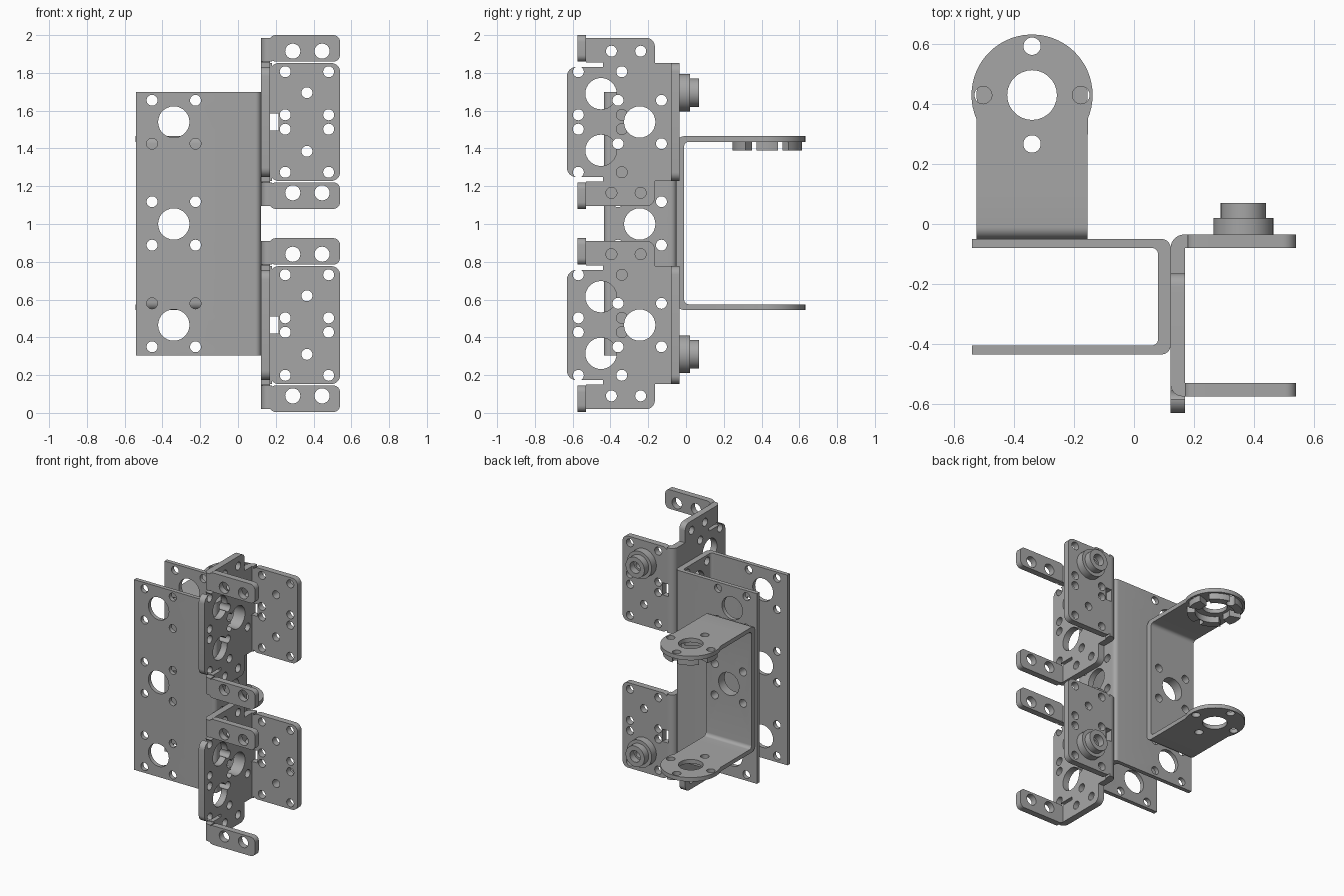
import bpy, bmesh
from math import sin, cos, pi, radians
from mathutils import Vector

if "Cube" in bpy.data.objects:
    bpy.data.objects.remove(bpy.data.objects["Cube"], do_unlink=True)

metal = bpy.data.materials.new("grey metal")
metal.use_nodes = True
GREY = (0.38, 0.38, 0.38, 1)
metal.diffuse_color = GREY
metal.node_tree.nodes["Principled BSDF"].inputs["Base Color"].default_value = GREY

parts = []
BIG, SMALL = 0.083, 0.029


def place(axis, u, v, w):
    """Turn profile coordinates into space, w running along the axis."""
    return {"x": (w, u, v), "y": (u, w, v), "z": (u, v, w)}[axis]


def rounded(points):
    """Replace corners given as (u, v, radius) with short arcs."""
    out = []
    for i, p in enumerate(points):
        c = Vector(p[:2])
        if len(p) < 3:
            out.append(c)
            continue
        a = (Vector(points[i - 1][:2]) - c).normalized() * p[2]
        b = (Vector(points[(i + 1) % len(points)][:2]) - c).normalized() * p[2]
        for k in range(8):
            t = k / 7 * pi / 2
            out.append(c + a * (1 - sin(t)) + b * (1 - cos(t)))
    return out


def circle(u, v, r, start=0, end=360, n=40):
    full = end - start == 360
    steps = n if full else n - 1
    angles = [radians(start + (end - start) * k / steps) for k in range(n)]
    return [(u + r * cos(a), v + r * sin(a)) for a in angles]


def make_object(name, bm):
    bmesh.ops.recalc_face_normals(bm, faces=bm.faces)
    mesh = bpy.data.meshes.new(name)
    bm.to_mesh(mesh)
    bm.free()
    mesh.materials.append(metal)
    obj = bpy.data.objects.new(name, mesh)
    bpy.context.collection.objects.link(obj)
    return obj


def prisms(name, axis, outlines, lo, hi):
    bm = bmesh.new()
    for outline in outlines:
        ends = [[bm.verts.new(place(axis, u, v, w)) for u, v in outline] for w in (lo, hi)]
        n = len(outline)
        bm.faces.new(ends[0])
        bm.faces.new(ends[1])
        for i in range(n):
            j = (i + 1) % n
            bm.faces.new((ends[0][i], ends[0][j], ends[1][j], ends[1][i]))
    return make_object(name, bm)


def part(name, axis, points, lo, hi):
    obj = prisms(name, axis, [rounded(points)], lo, hi)
    parts.append(obj)
    return obj


def box_outline(u0, u1, v0, v1, r=None):
    tail = (r,) if r else ()
    return [(u, v) + tail for u, v in ((u0, v0), (u1, v0), (u1, v1), (u0, v1))]


def cut(obj, axis, outlines, lo=-3, hi=3):
    cutter = prisms("cutter", axis, outlines, lo, hi)
    cutter.hide_render = True
    mod = obj.modifiers.new("cut", "BOOLEAN")
    mod.operation, mod.solver, mod.object = "DIFFERENCE", "EXACT", cutter
    deps = bpy.context.evaluated_depsgraph_get()
    mesh = bpy.data.meshes.new_from_object(obj.evaluated_get(deps))
    obj.modifiers.clear()
    obj.data = mesh
    bpy.data.objects.remove(cutter, do_unlink=True)


def drill(obj, axis, r, centres, lo=-3, hi=3):
    cut(obj, axis, [circle(u, v, r, n=28) for u, v in centres], lo, hi)


# Long channel, open towards -x
channel = part("channel", "z", [
    (-0.54, -0.435), (0.122, -0.435, 0.03), (0.122, -0.05, 0.03), (-0.54, -0.05),
    (-0.54, -0.08), (0.08, -0.08, 0.02), (0.08, -0.405, 0.02), (-0.54, -0.405)], 0.305, 1.70)
BIG_Z = (0.465, 1.0, 1.54)
SMALL_Z = (0.35, 0.58, 0.888, 1.118, 1.425, 1.655)
HUB_X = -0.34
drill(channel, "y", BIG, [(HUB_X, z) for z in BIG_Z])
drill(channel, "y", SMALL, [(HUB_X + s * 0.115, z) for s in (-1, 1) for z in SMALL_Z])
drill(channel, "x", BIG, [(-0.245, z) for z in BIG_Z], 0.0, 0.3)
drill(channel, "x", SMALL, [(-0.245 + s * 0.115, z) for s in (-1, 1) for z in SMALL_Z], 0.0, 0.3)

# Fork bracket on the back of the channel
Z0, Z1, T, HALF = 0.545, 1.465, 0.03, 0.185
fork = part("fork_base", "x", [
    (-0.05, Z0, 0.04), (0.1, Z0), (0.1, Z0 + T), (-0.01, Z0 + T, 0.025),
    (-0.01, Z1 - T, 0.025), (0.1, Z1 - T), (0.1, Z1), (-0.05, Z1, 0.04)],
    HUB_X - HALF, HUB_X + HALF)
drill(fork, "y", BIG, [(HUB_X, 1.0)])
drill(fork, "y", SMALL, [(HUB_X + s * 0.115, 1.003 + t * 0.115) for s in (-1, 1) for t in (-1, 1)])

# Rounded arm ends
HUB_Y, RING = 0.43, 0.163
hub_holes = [(HUB_X + RING, HUB_Y), (HUB_X - RING, HUB_Y),
             (HUB_X, HUB_Y + RING), (HUB_X, HUB_Y - RING)]
head = circle(HUB_X, HUB_Y, 0.202, -23, 203) + [(HUB_X - HALF, 0.1), (HUB_X + HALF, 0.1)]
for name, z in (("lower_arm", Z0), ("upper_arm", Z1 - T)):
    arm = part(name, "z", head, z, z + T)
    drill(arm, "z", BIG, [(HUB_X, HUB_Y)])
    drill(arm, "z", SMALL, hub_holes)

# Lugs under the upper arm, two at the sides and two in line with the arm
for k, span in enumerate((18, 52, 18, 52)):
    mid = 90 * k
    inner = 0.105 if k % 2 == 0 else 0.13
    lug = part("hub_lug", "z", circle(HUB_X, HUB_Y, 0.185, mid - span, mid + span, 16)
               + circle(HUB_X, HUB_Y, inner, mid + span, mid - span, 16), 1.39, Z1 - T)
    if k % 2:
        drill(lug, "z", SMALL, [hub_holes[2 if k == 1 else 3]])


def motor_bracket(label, zc, boss_side):
    """Side plate with a back flange, two front tabs and a pivot boss."""
    top = [(-0.10, 0.312), (-0.165, 0.312), (-0.165, 0.445, 0.045), (-0.53, 0.445),
           (-0.53, 0.315), (-0.44, 0.315), (-0.44, 0.292), (-0.63, 0.292, 0.05)]
    outline = [(p[0], zc + p[1]) + p[2:] for p in top]
    outline += [(p[0], zc - p[1]) + p[2:] for p in reversed(top)]
    plate = part(label + "_side_plate", "x", outline, 0.122, 0.17)
    drill(plate, "x", BIG, [(-0.245, zc), (-0.45, zc + 0.15), (-0.45, zc - 0.15)])
    pattern = [(-0.57, 0.266), (-0.34, 0.266), (-0.57, 0.038), (-0.34, 0.038),
               (-0.36, 0.115), (-0.13, 0.115), (-0.395, 0.375), (-0.24, 0.375)]
    drill(plate, "x", SMALL, [(y, zc + s * d) for y, d in pattern for s in (-1, 1)])

    # Back flange and its bend
    bend = part(label + "_back_bend", "z", [
        (0.122, -0.10), (0.122, -0.035, 0.045), (0.18, -0.035), (0.18, -0.08),
        (0.17, -0.08), (0.17, -0.10)], zc - 0.312, zc + 0.312)
    flange = part(label + "_back_flange", "y",
                  box_outline(0.17, 0.54, zc - 0.312, zc + 0.312, 0.045), -0.08, -0.035)
    window = box_outline(0.165, 0.215, zc - 0.045, zc + 0.045)
    cut(bend, "y", [window], -0.09, 0.1)
    cut(flange, "y", [window])
    drill(flange, "y", SMALL,
          [(x, zc + s * d) for x in (0.25, 0.48) for d in (0.038, 0.266) for s in (-1, 1)]
          + [(0.365, zc + s * 0.155) for s in (-1, 1)])

    # Front tabs and their bends
    for side, s in (("upper", 1), ("lower", -1)):
        lo, hi = sorted((zc + s * 0.32, zc + s * 0.46))
        tab = part(f"{label}_{side}_tab", "y",
                   box_outline(0.165, 0.54, lo, hi, 0.035), -0.575, -0.53)
        drill(tab, "y", 0.04, [(0.29, zc + s * 0.375), (0.445, zc + s * 0.375)])
        lo, hi = sorted((zc + s * 0.32, zc + s * 0.445))
        part(f"{label}_{side}_tab_bend", "z", [
            (0.122, -0.53), (0.122, -0.575, 0.04), (0.18, -0.575), (0.18, -0.53)], lo, hi)

    # Stepped pivot boss
    bz = zc + boss_side * 0.155
    for name, r, bore, y0, y1 in (("base", 0.1, SMALL, -0.035, 0.02),
                                  ("tip", 0.076, 0.042, 0.02, 0.07)):
        ring = part(f"{label}_boss_{name}", "y", circle(0.365, bz, r), y0, y1)
        drill(ring, "y", bore, [(0.365, bz)])


motor_bracket("upper_bracket", 1.54, 1)
motor_bracket("lower_bracket", 0.465, -1)

# Smooth the bends and bores, keep the sheet edges sharp
bpy.ops.object.select_all(action="DESELECT")
for obj in parts:
    obj.select_set(True)
bpy.context.view_layer.objects.active = parts[0]
bpy.ops.object.shade_smooth_by_angle(angle=radians(30))
